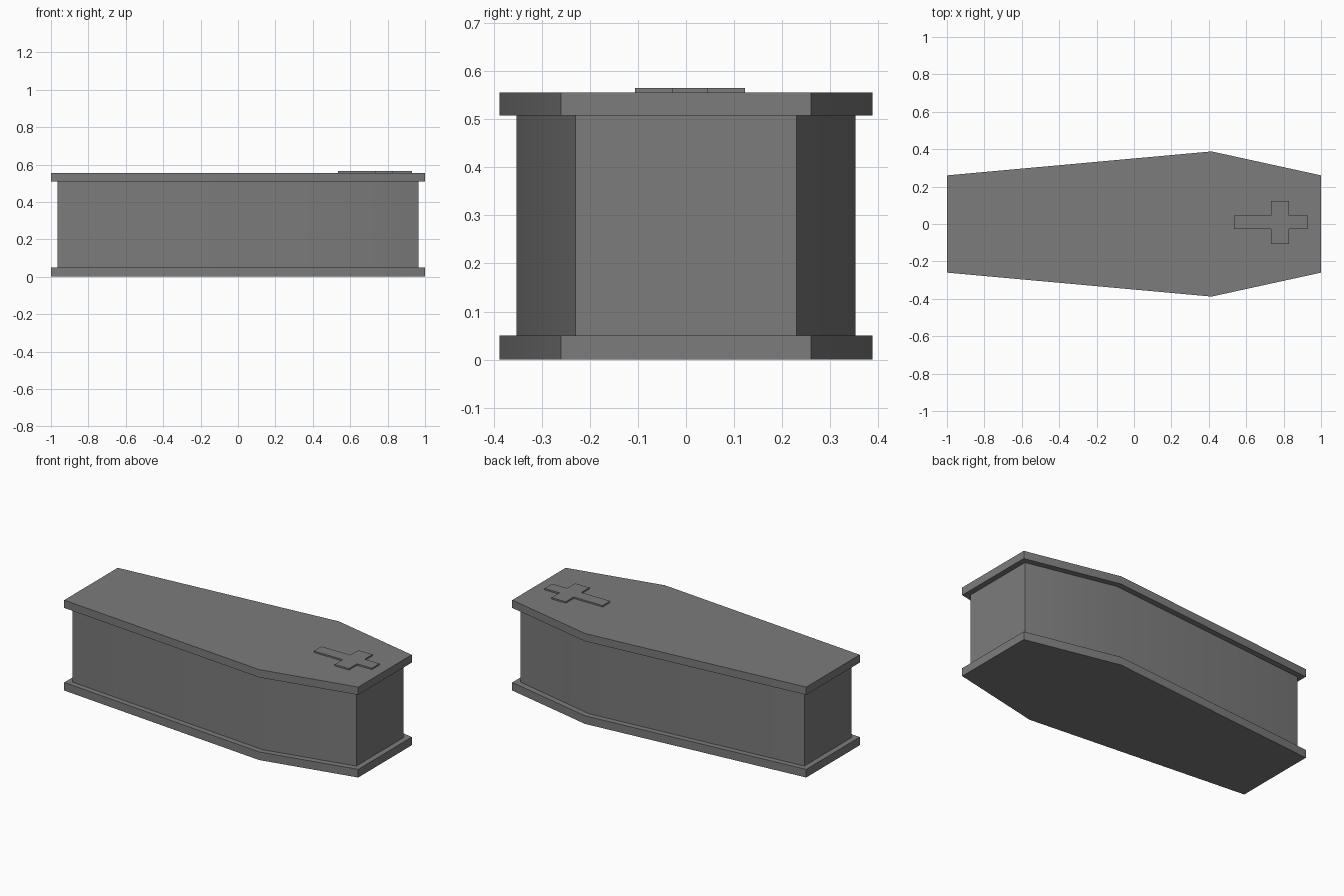
import bpy
import bmesh
from math import radians

cube = bpy.data.objects.get("Cube")
if cube:
    bpy.data.objects.remove(cube, do_unlink=True)

GREY = (0.2, 0.2, 0.2, 1)
grey = bpy.data.materials.new("dark grey")
grey.use_nodes = True
grey.diffuse_color = GREY
grey.node_tree.nodes["Principled BSDF"].inputs["Base Color"].default_value = GREY


def prism(name, outline, bottom, top):
    """Extrude a counter-clockwise outline from bottom to top."""
    bm = bmesh.new()
    face = bm.faces.new([bm.verts.new((x, y, bottom)) for x, y in outline])
    grown = bmesh.ops.extrude_face_region(bm, geom=[face], use_keep_orig=True)
    raised = [v for v in grown["geom"] if isinstance(v, bmesh.types.BMVert)]
    bmesh.ops.translate(bm, verts=raised, vec=(0, 0, top - bottom))
    bmesh.ops.recalc_face_normals(bm, faces=bm.faces)
    mesh = bpy.data.meshes.new(name)
    bm.to_mesh(mesh)
    bm.free()
    mesh.materials.append(grey)
    obj = bpy.data.objects.new(name, mesh)
    bpy.context.collection.objects.link(obj)
    bpy.ops.object.select_all(action="DESELECT")
    obj.select_set(True)
    bpy.context.view_layer.objects.active = obj
    bpy.ops.object.shade_smooth_by_angle(angle=radians(30))
    return obj


def tapered(half_length, end, shoulder, shoulder_x=0.415):
    """Six-sided outline, widest at the shoulder."""
    side = [(-half_length, -end), (shoulder_x, -shoulder), (half_length, -end)]
    return side + [(x, -y) for x, y in reversed(side)]


# Box with overhanging base and lid
rim = tapered(1.0, 0.26, 0.388)
prism("base", rim, 0, 0.05)
prism("body", tapered(0.966, 0.23, 0.353), 0.05, 0.508)
prism("lid", rim, 0.508, 0.556)

# Raised cross on the lid, its long arm pointing to the narrow end
x0, x1, x2, x3 = 0.535, 0.732, 0.829, 0.93
y0, y1, y2, y3 = -0.106, -0.028, 0.046, 0.123
prism("lid_cross", [
    (x0, y1), (x1, y1), (x1, y0), (x2, y0), (x2, y1), (x3, y1),
    (x3, y2), (x2, y2), (x2, y3), (x1, y3), (x1, y2), (x0, y2),
], 0.556, 0.565)
